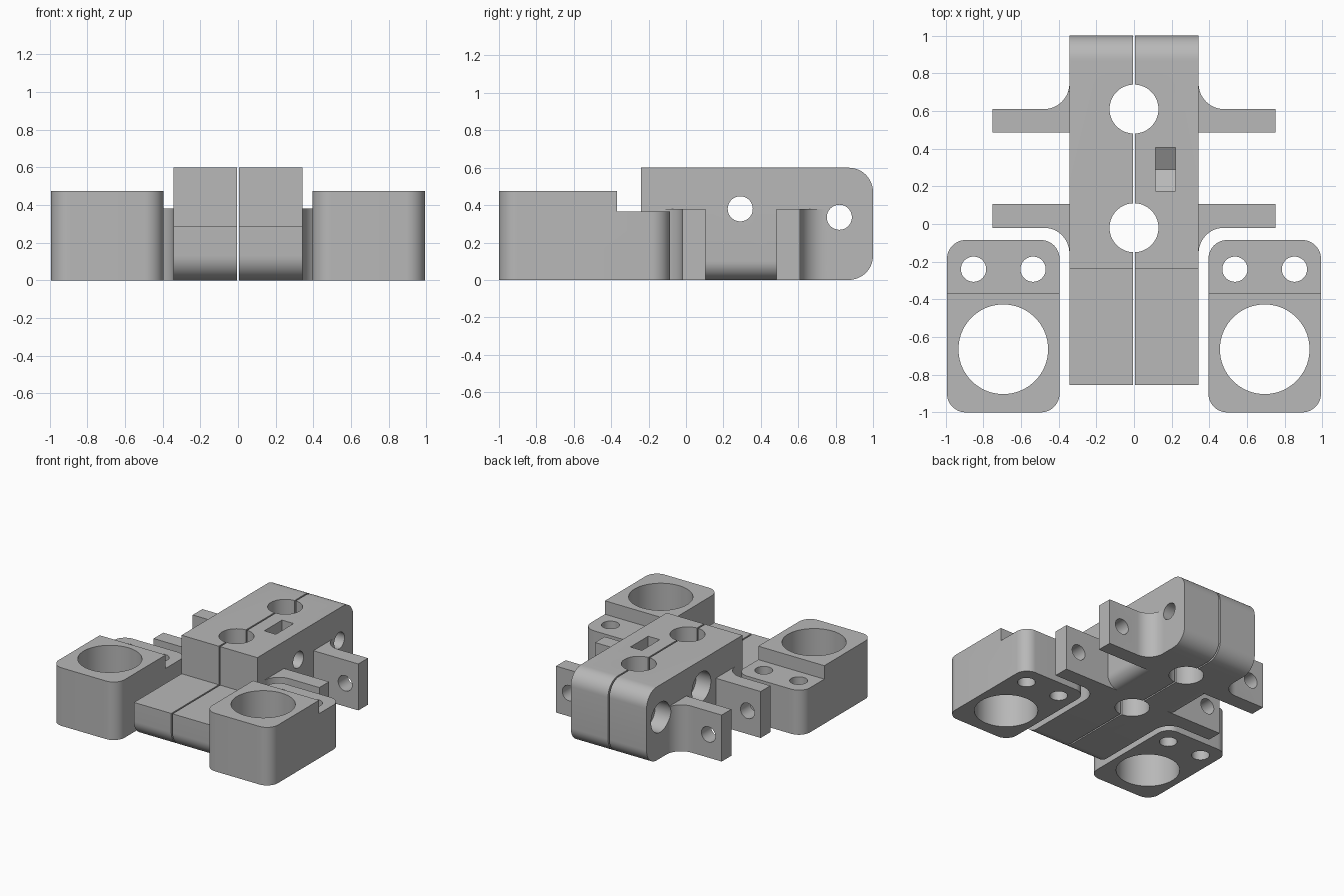
import bpy, bmesh, math
from mathutils import Vector

cube = bpy.data.objects.get("Cube")
if cube:
    bpy.data.objects.remove(cube, do_unlink=True)

grey = bpy.data.materials.new("plain grey")
grey.use_nodes = True
grey.diffuse_color = (0.48, 0.48, 0.48, 1)
grey.node_tree.nodes["Principled BSDF"].inputs["Base Color"].default_value = grey.diffuse_color


def rounded(corners, steps=12):
    """Outline from corners (u, v) or (u, v, fillet radius)."""
    pts = []
    for i, c in enumerate(corners):
        p = Vector(c[:2])
        if len(c) == 2:
            pts.append(p)
            continue
        a = (Vector(corners[i - 1][:2]) - p).normalized()
        b = (Vector(corners[(i + 1) % len(corners)][:2]) - p).normalized()
        half = a.angle(b) / 2
        centre = p + (a + b).normalized() * c[2] / math.sin(half)
        start = p + a * c[2] / math.tan(half) - centre
        end = p + b * c[2] / math.tan(half) - centre
        sweep = math.pi - 2 * half
        for k in range(steps + 1):
            t = k / steps
            pts.append(centre + (start * math.sin((1 - t) * sweep)
                                 + end * math.sin(t * sweep)) / math.sin(sweep))
    return pts


def circle(u, v, r, n=48, turn=0.0):
    return [(u + r * math.cos(math.tau * k / n + turn),
             v + r * math.sin(math.tau * k / n + turn)) for k in range(n)]


def prism(name, pts, axis, lo, hi):
    """Extrude an outline along x, y or z."""
    place = {"x": lambda u, v, w: (w, u, v),
             "y": lambda u, v, w: (u, w, v),
             "z": lambda u, v, w: (u, v, w)}[axis]
    bm = bmesh.new()
    ends = [[bm.verts.new(place(p[0], p[1], w)) for p in pts] for w in (lo, hi)]
    for ring in ends:
        bm.faces.new(ring)
    n = len(pts)
    for i in range(n):
        j = (i + 1) % n
        bm.faces.new((ends[0][i], ends[0][j], ends[1][j], ends[1][i]))
    bmesh.ops.recalc_face_normals(bm, faces=bm.faces)
    mesh = bpy.data.meshes.new(name)
    bm.to_mesh(mesh)
    bm.free()
    mesh.materials.append(grey)
    ob = bpy.data.objects.new(name, mesh)
    bpy.context.collection.objects.link(ob)
    return ob


def activate(ob):
    bpy.ops.object.select_all(action="DESELECT")
    ob.select_set(True)
    bpy.context.view_layer.objects.active = ob


def combine(ob, tool, operation="DIFFERENCE"):
    activate(ob)
    mod = ob.modifiers.new("combine", "BOOLEAN")
    mod.operation, mod.solver, mod.object = operation, "EXACT", tool
    bpy.ops.object.modifier_apply(modifier=mod.name)
    bpy.data.objects.remove(tool, do_unlink=True)


def finish(ob):
    activate(ob)
    bpy.ops.object.shade_smooth_by_angle(angle=math.radians(30))


SIDE, GAP, BOLT = 0.343, 0.006, 0.067
BOLTS = ((0.29, 0.38), (0.82, 0.335))

for s, label in ((1, "left"), (-1, "right")):
    # Stepped clamp half with rounded ends
    profile = rounded([(-0.855, 0, 0.13), (1, 0, 0.13), (1, 0.6, 0.13),
                       (-0.24, 0.6), (-0.24, 0.285), (-0.855, 0.285)])
    body = prism(label + "_clamp_half", profile, "x", s * GAP, s * SIDE)

    # Rounded lower edge between the arms
    r = 0.1
    edge = [(s * (SIDE - r + r * math.sin(a)), r - r * math.cos(a))
            for a in (math.pi / 2 * k / 12 for k in range(13))]
    edge += [(s * (SIDE + 0.1), r), (s * (SIDE + 0.1), -0.1), (s * (SIDE - r), -0.1)]
    combine(body, prism("edge_cutter", edge, "y", 0.07, 0.52))

    # Arms with a fillet on their outer side
    for inner, outer, root in ((0.485, 0.61, 0.76), (0.105, -0.02, -0.17)):
        arm = rounded([(s * 0.2, inner), (s * 0.75, inner), (s * 0.75, outer),
                       (s * SIDE, outer, 0.135), (s * SIDE, root), (s * 0.2, root)])
        combine(body, prism("arm", arm, "z", 0, 0.38), "UNION")
    combine(body, prism("arm_bore", circle(s * 0.63, 0.19, 0.063), "y", -0.1, 0.75))

    # Vertical rod holes and cross bolt holes
    for y in (-0.02, 0.61):
        combine(body, prism("rod_bore", circle(0, y, 0.13, 64), "z", -0.1, 0.8))
    for y, z in BOLTS:
        combine(body, prism("bolt_bore", circle(y, z, BOLT), "x", -0.5, 0.5))
        if s < 0:
            combine(body, prism("head_recess", circle(y, z, 0.122), "x", -0.5, -0.21))

    # Nut pocket open at the top, with a pointed floor
    if s > 0:
        y, z = BOLTS[0]
        pocket = [(y, z - 0.133), (y + 0.115, z - 0.066), (y + 0.115, 0.7),
                  (y - 0.115, 0.7), (y - 0.115, z - 0.066)]
        combine(body, prism("nut_cutter", pocket, "x", 0.115, 0.22))
    finish(body)

    # Bearing block with a lowered rear shelf
    near, far, mid = s * 0.395, s * 0.993, s * 0.694
    outline = rounded([(near, -1, 0.1), (far, -1, 0.1),
                       (far, -0.085, 0.1), (near, -0.085, 0.1)])
    block = prism(label + "_bearing_block", outline, "z", 0, 0.475)
    shelf = [(-0.37, 0.365), (0.1, 0.365), (0.1, 0.7), (-0.37, 0.7)]
    combine(block, prism("shelf_cutter", shelf, "x", s * 0.3, s * 1.1))
    combine(block, prism("bearing_bore", circle(mid, -0.665, 0.238, 72), "z", -0.1, 0.7))
    for dx in (-0.158, 0.158):
        combine(block, prism("screw_bore", circle(mid + dx, -0.24, BOLT), "z", -0.1, 0.7))
    finish(block)
